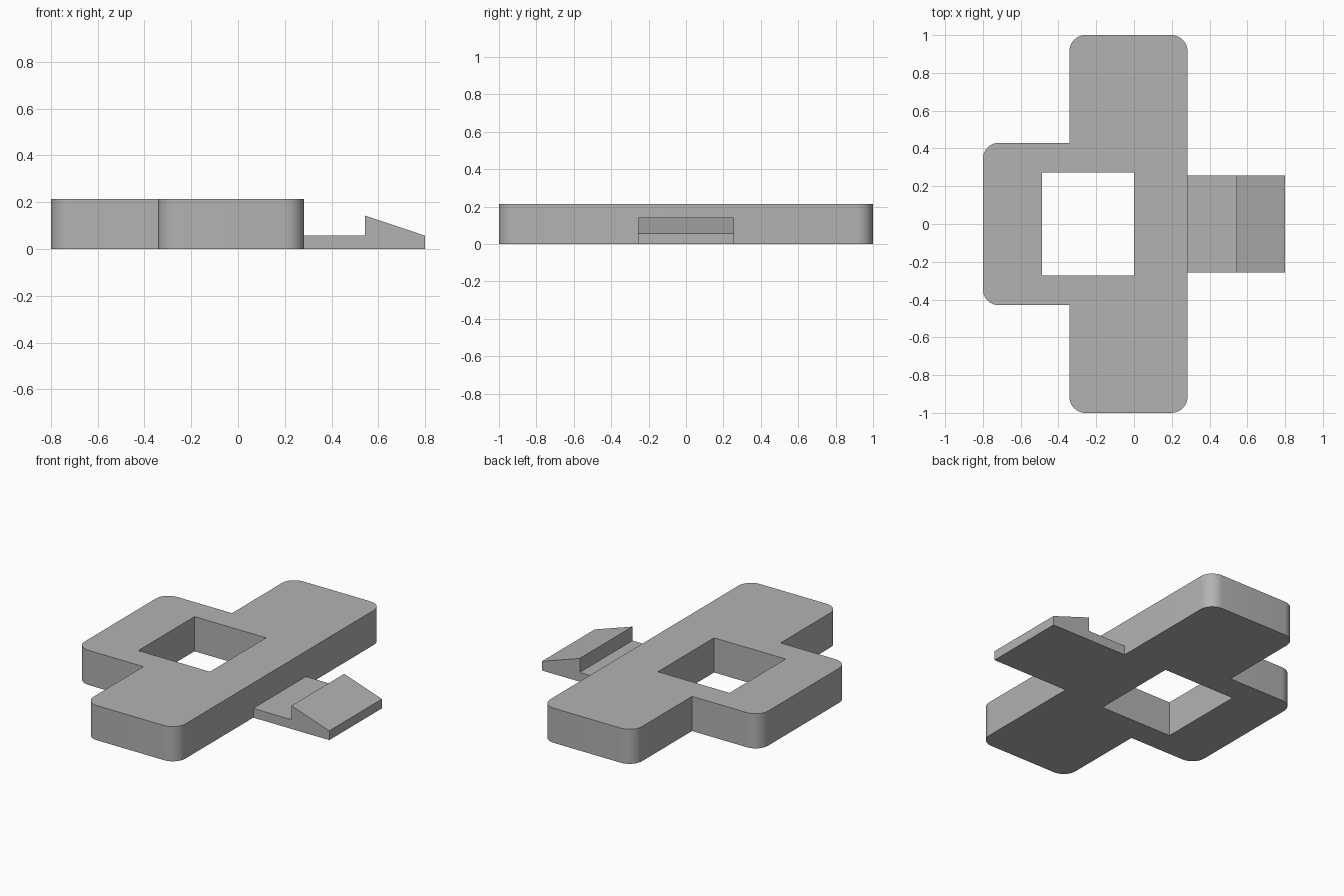
import bpy
import bmesh
from math import cos, sin, pi, radians
from mathutils import Vector

cube = bpy.data.objects.get("Cube")
if cube:
    bpy.data.objects.remove(cube, do_unlink=True)

HEIGHT = 0.213
RADIUS = 0.085

grey = bpy.data.materials.new("plain grey")
grey.use_nodes = True
colour = (0.45, 0.45, 0.45, 1)
grey.diffuse_color = colour
grey.node_tree.nodes["Principled BSDF"].inputs["Base Color"].default_value = colour


def rounded(x, y, start, steps=10):
    """Quarter arc inside the convex corner at (x, y), counter-clockwise."""
    cx = x - RADIUS * (1 if x > 0 else -1)
    cy = y - RADIUS * (1 if y > 0 else -1)
    angles = [start + pi / 2 * i / steps for i in range(steps + 1)]
    return [(cx + RADIUS * cos(a), cy + RADIUS * sin(a)) for a in angles]


def prism(name, loops, place, depth):
    """Fill flat loops (inner ones become holes) and extrude along depth."""
    bm = bmesh.new()
    edges = []
    for loop in loops:
        verts = [bm.verts.new(place(a, b)) for a, b in loop]
        edges += [bm.edges.new((v, verts[i - 1])) for i, v in enumerate(verts)]
    bmesh.ops.triangle_fill(bm, use_beauty=True, use_dissolve=False, edges=edges)
    result = bmesh.ops.extrude_face_region(bm, geom=bm.faces[:], use_keep_orig=True)
    moved = [v for v in result["geom"] if isinstance(v, bmesh.types.BMVert)]
    bmesh.ops.translate(bm, verts=moved, vec=Vector(depth))
    bmesh.ops.recalc_face_normals(bm, faces=bm.faces[:])
    mesh = bpy.data.meshes.new(name)
    bm.to_mesh(mesh)
    bm.free()
    mesh.materials.append(grey)
    obj = bpy.data.objects.new(name, mesh)
    bpy.context.collection.objects.link(obj)
    bpy.ops.object.select_all(action="DESELECT")
    obj.select_set(True)
    bpy.context.view_layer.objects.active = obj
    bpy.ops.object.shade_smooth_by_angle(angle=radians(30))
    return obj


# Long bar with a side lobe, rounded on its outer corners
LEFT, RIGHT, LOBE, LOBE_Y = -0.342, 0.283, -0.8, 0.43
outline = (
    rounded(RIGHT, -1, -pi / 2) + rounded(RIGHT, 1, 0) + rounded(LEFT, 1, pi / 2)
    + [(LEFT, LOBE_Y)] + rounded(LOBE, LOBE_Y, pi / 2)
    + rounded(LOBE, -LOBE_Y, pi) + [(LEFT, -LOBE_Y)] + rounded(LEFT, -1, pi)
)
# Square window through the body
window = [(-0.487, -0.273), (0, -0.273), (0, 0.273), (-0.487, 0.273)]
prism("body", [outline, window], lambda x, y: (x, y, 0), (0, 0, HEIGHT))

# Snap tongue with a ramped hook at its end
TONGUE_Y = 0.256
hook = [(RIGHT, 0), (0.8, 0), (0.8, 0.057), (0.543, 0.143), (0.543, 0.057), (RIGHT, 0.057)]
prism("snap_tongue", [hook], lambda x, z: (x, -TONGUE_Y, z), (0, 2 * TONGUE_Y, 0))
